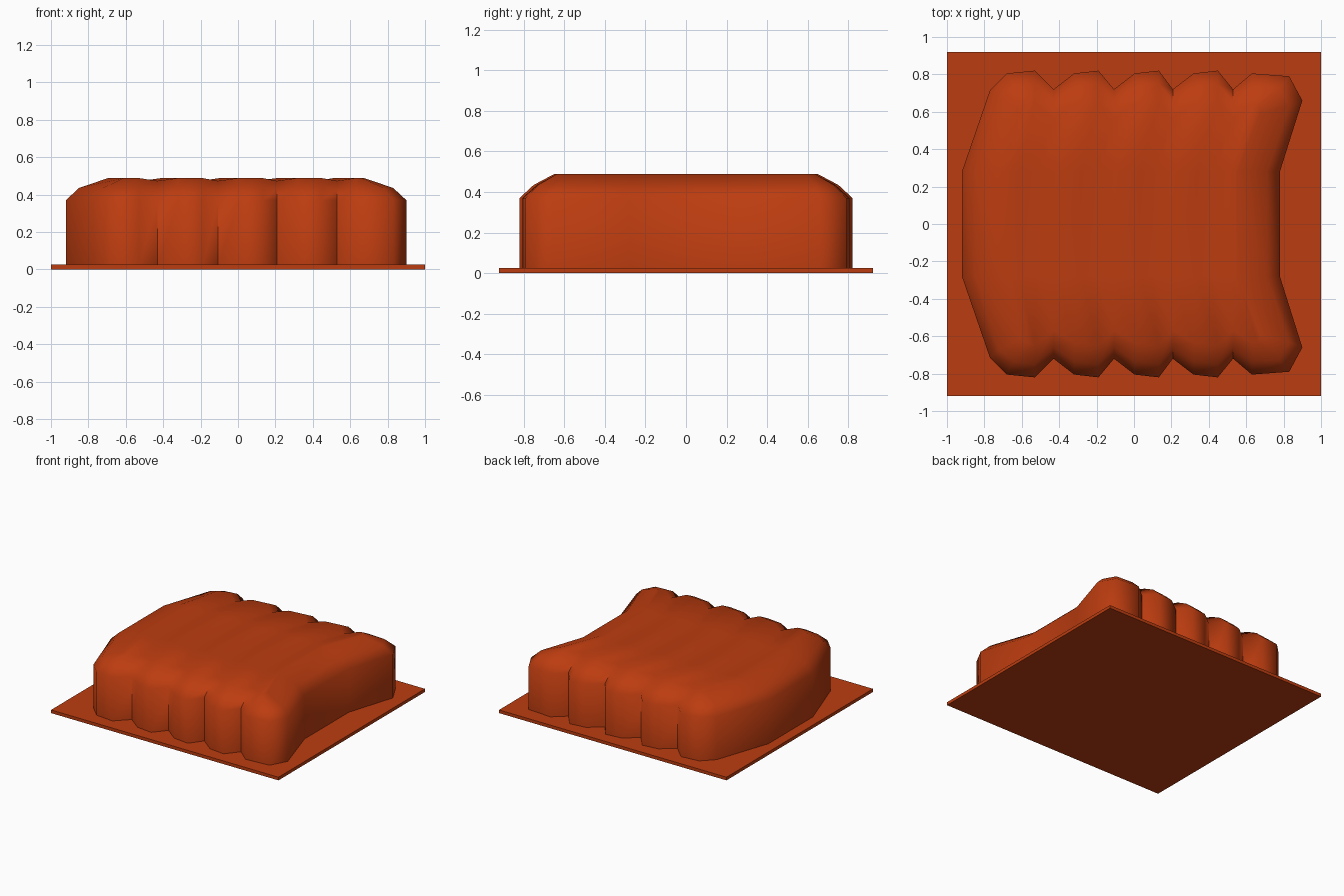
import bpy, bmesh

if "Cube" in bpy.data.objects:
    bpy.data.objects.remove(bpy.data.objects["Cube"])

mat = bpy.data.materials.new("rust")
mat.diffuse_color = (0.5, 0.045, 0.005, 1)
mat.use_nodes = True
mat.node_tree.nodes["Principled BSDF"].inputs["Base Color"].default_value = mat.diffuse_color

# Base plate
bpy.ops.mesh.primitive_cube_add(size=1, location=(0, 0, 0.0125))
plate = bpy.context.object
plate.name = "base_plate"
plate.scale = (2, 1.84, 0.025)
bpy.ops.object.transform_apply(location=True, scale=True)
plate.data.materials.append(mat)

# Scalloped end outline, left to right: x, |y|, inward x weight, inward y weight, drop
end = [(-.77, .715, .7, .6, 0), (-.68, .805, .5, 1, 0), (-.53, .82, 0, 1, 0)]
for x in (-.43, -.107, .208):
    end += [(x, .72, 0, .9, .015), (x + .11, .805, 0, 1, 0), (x + .24, .82, 0, 1, 0)]
end += [(.53, .72, 0, .9, .015), (.63, .805, 0, 1, 0), (.83, .79, -.75, .9, 0), (.90, .66, -1, .4, 0)]
LEFT, RIGHT, MID = (-.92, .28, 1, 0, 0), (.78, .28, -1, 0, 0), .28


def flip(p):
    return (p[0], -p[1], p[2], -p[3], p[4])


# Full outline, counter-clockwise; inward y points to the centre
front = [flip(p) for p in end]
outline = front + [flip(RIGHT), RIGHT] + end[::-1] + [LEFT, flip(LEFT)]

# Walls and rounded shoulder as stacked rings
bm = bmesh.new()
rings = []
for z, ix, iy, dz in ((.01, 0, 0, 0), (.37, 0, 0, 0), (.435, .07, .07, .5), (.488, .225, .17, 1)):
    rings.append([bm.verts.new((x + wx * ix, y - wy * iy, z - d * dz))
                  for x, y, wx, wy, d in outline])
n = len(outline)
for a, b in zip(rings, rings[1:]):
    for i in range(n):
        j = (i + 1) % n
        bm.faces.new((a[i], a[j], b[j], b[i]))
bm.faces.new(rings[0][::-1])

# Top: bent lobes running front to back
top, m = rings[-1], len(end)
row_f = top[:m]
row_b = top[m + 2:2 * m + 2][::-1]
x0, x1 = row_f[0].co.x, row_f[-1].co.x
a0, a1 = top[-1].co.x, top[m].co.x


def mid_row(left, right, y):
    inner = [bm.verts.new((a0 + (v.co.x - x0) / (x1 - x0) * (a1 - a0), y, v.co.z))
             for v in row_f[1:-1]]
    return [left] + inner + [right]


rows = [row_f, mid_row(top[-1], top[m], -MID), mid_row(top[-2], top[m + 1], MID), row_b]
for a, b in zip(rows, rows[1:]):
    for i in range(m - 1):
        bm.faces.new((a[i], a[i + 1], b[i + 1], b[i]))
bmesh.ops.recalc_face_normals(bm, faces=bm.faces)

me = bpy.data.meshes.new("ribbed_block")
bm.to_mesh(me)
bm.free()
me.materials.append(mat)
block = bpy.data.objects.new("ribbed_block", me)
bpy.context.collection.objects.link(block)
bpy.ops.object.select_all(action='DESELECT')
block.select_set(True)
bpy.context.view_layer.objects.active = block
bpy.ops.object.shade_smooth_by_angle(angle=1.2)
